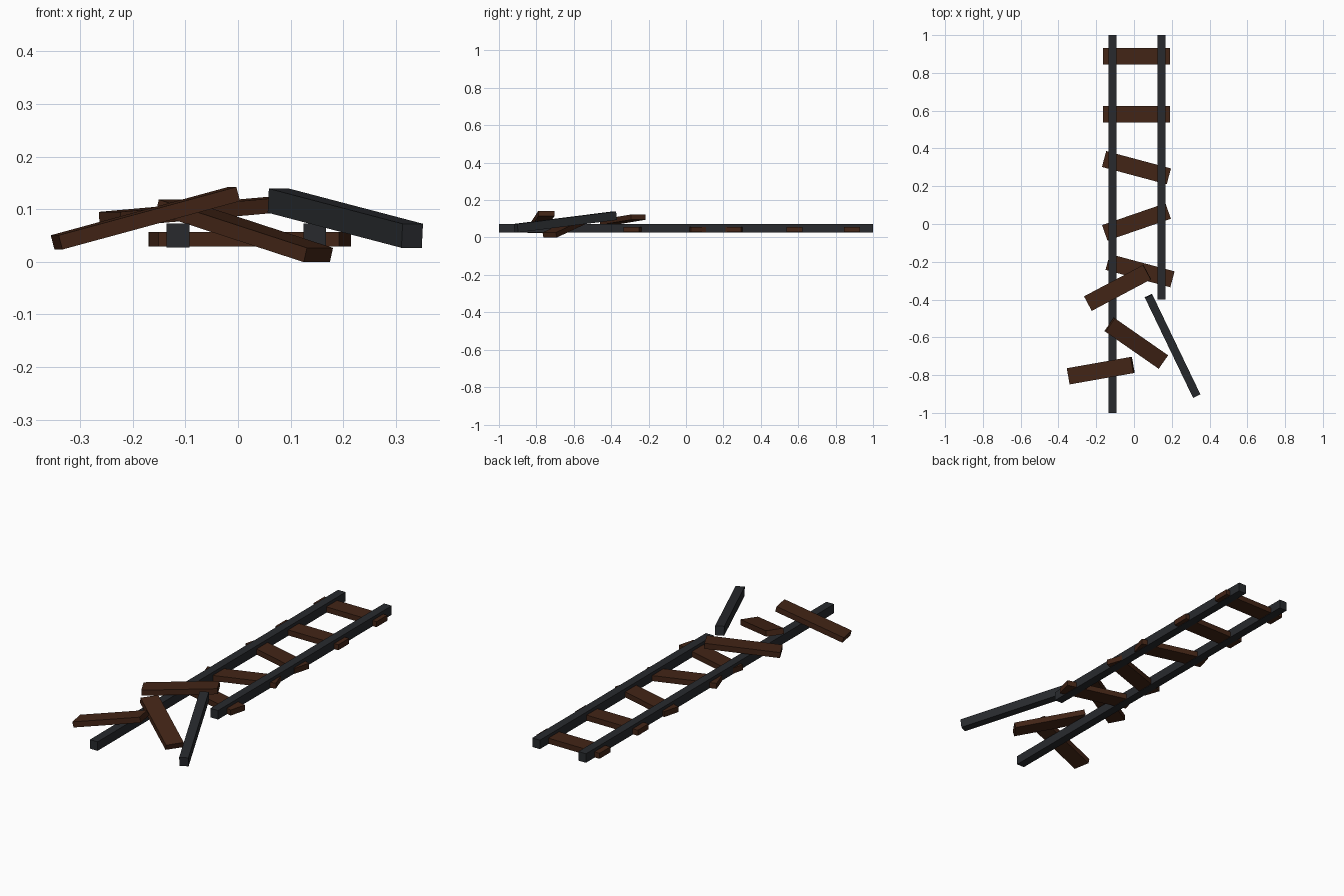
import bpy
from math import radians

if "Cube" in bpy.data.objects:
    bpy.data.objects.remove(bpy.data.objects["Cube"])


def material(name, color):
    m = bpy.data.materials.new(name)
    m.diffuse_color = color
    m.use_nodes = True
    m.node_tree.nodes["Principled BSDF"].inputs["Base Color"].default_value = m.diffuse_color
    return m


wood = material("dark_wood", (0.055, 0.018, 0.008, 1))
iron = material("dark_iron", (0.021, 0.023, 0.027, 1))


def box(name, size, loc, mat, rot=(0, 0, 0)):
    bpy.ops.mesh.primitive_cube_add(size=1, location=loc,
                                    rotation=[radians(a) for a in rot])
    ob = bpy.context.object
    ob.name = name
    ob.scale = size
    bpy.ops.object.transform_apply(location=False, rotation=False, scale=True)
    ob.data.materials.append(mat)
    return ob


# Rails: one whole, one cut short, plus the broken-off piece
RAIL_W, RAIL_H, RAIL_Z = 0.043, 0.046, 0.05
box("left_rail", (RAIL_W, 2.0, RAIL_H), (-0.114, 0, RAIL_Z), iron)
box("right_rail", (RAIL_W, 1.4, RAIL_H), (0.146, 0.3, RAIL_Z), iron)
box("broken_rail", (RAIL_W, 0.59, RAIL_H), (0.204, -0.645, 0.083), iron,
    (6.5, 0, 25.7))

# Ties: x, y, z, tilt (raises the +x end), turn about z
TIE = (0.355, 0.087, 0.028)
ties = [
    (0.013, 0.888, 0.043, 0, 0),
    (0.013, 0.580, 0.043, 0, 0),
    (0.013, 0.298, 0.043, 0, -15),
    (0.013, 0.011, 0.043, 0, 19),
    (0.032, -0.247, 0.043, 0, -15),
    (-0.087, -0.338, 0.095, 4.5, 28),
    (0.012, -0.631, 0.059, -15, -34.8),
    (-0.176, -0.776, 0.083, 15, 10),
]
for i, (x, y, z, tilt, turn) in enumerate(ties):
    name = "tie" if i < 5 else "loose_tie"
    box(f"{name}_{i + 1}", TIE, (x, y, z), wood, (0, -tilt, turn))
